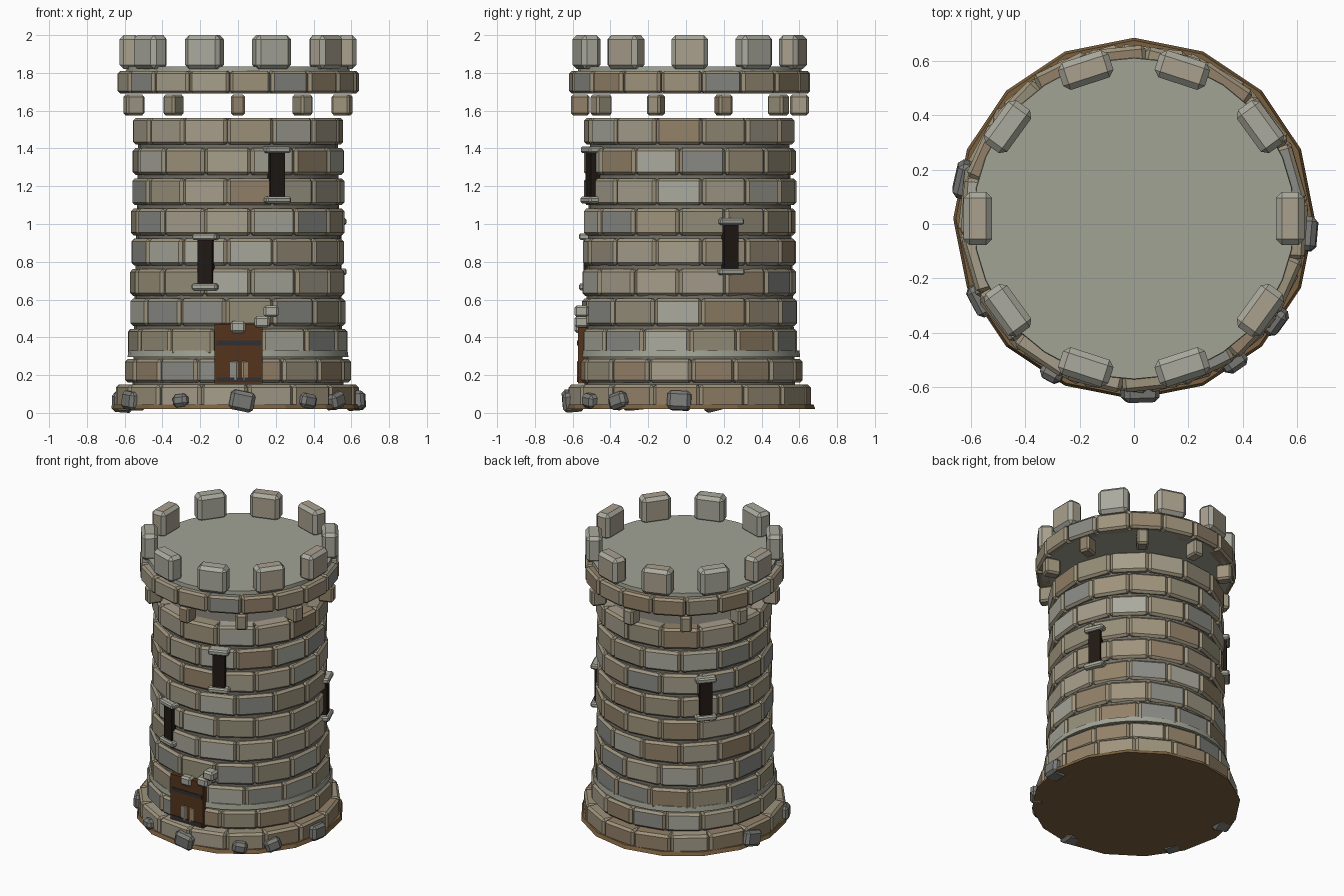
import bpy, bmesh, math, random
from mathutils import Matrix, Vector

if "Cube" in bpy.data.objects:
    bpy.data.objects.remove(bpy.data.objects["Cube"])

random.seed(7)
CY = 0.02                      # tower axis sits slightly behind the origin


def mat(name, r, g, b):
    m = bpy.data.materials.new(name)
    m.diffuse_color = (r, g, b, 1)
    m.use_nodes = True
    m.node_tree.nodes["Principled BSDF"].inputs["Base Color"].default_value = m.diffuse_color
    return m


STONES = [mat("stone_tan", .34, .29, .20), mat("stone_sand", .38, .34, .26),
          mat("stone_grey", .26, .26, .24), mat("stone_pale", .40, .40, .34),
          mat("stone_brown", .29, .22, .14), mat("stone_olive", .30, .27, .19)]
PALE = [mat("merlon_pale", .40, .40, .34), mat("merlon_sand", .40, .35, .27)]
ROCK = [mat("rock_grey", .20, .20, .19)]
ROOF = mat("roof_stone", .36, .37, .30)
MORTAR = mat("mortar", .17, .16, .13)
EARTH = mat("earth", .20, .12, .05)
WOOD = mat("door_wood", .09, .035, .012)
IRON = mat("iron", .03, .03, .035)
DARK = mat("window_dark", .015, .01, .007)


def finish(name, bm, mats, chamfer=0):
    if chamfer:
        bmesh.ops.bevel(bm, geom=bm.edges[:], offset=chamfer, segments=1,
                        affect='EDGES', profile=0.5)
    me = bpy.data.meshes.new(name)
    bm.to_mesh(me)
    bm.free()
    for m in mats:
        me.materials.append(m)
    ob = bpy.data.objects.new(name, me)
    bpy.context.collection.objects.link(ob)
    return ob


def add_block(bm, az, r_out, depth, width, z0, z1, mi=0, tilt=None):
    """Box facing outward at azimuth az (degrees), outer face at r_out."""
    m = (Matrix.Translation((0, CY, 0)) @ Matrix.Rotation(math.radians(az), 4, 'Z')
         @ Matrix.Translation((r_out - depth / 2, 0, (z0 + z1) / 2)))
    if tilt:
        m = m @ tilt
    m = m @ Matrix.Diagonal((depth, width, z1 - z0, 1))
    verts = bmesh.ops.create_cube(bm, size=1, matrix=m)['verts']
    for f in {f for v in verts for f in v.link_faces}:
        f.material_index = mi


def ring(name, n, phase, r, depth, width, z0, z1, mats, chamfer, jitter=0):
    bm = bmesh.new()
    for i in range(n):
        add_block(bm, phase + 360 * i / n, r + random.uniform(-jitter, jitter), depth,
                  width, z0, z1, random.randrange(len(mats)))
    return finish(name, bm, mats, chamfer)


def drum(name, r0, r1, z0, z1, sides, material, smooth=False):
    bm = bmesh.new()
    bmesh.ops.create_cone(bm, cap_ends=True, segments=sides, radius1=r0, radius2=r1,
                          depth=z1 - z0, matrix=Matrix.Translation((0, CY, (z0 + z1) / 2)))
    if smooth:
        for f in bm.faces:
            f.smooth = len(f.verts) == 4
    return finish(name, bm, [material])


def plain_box(name, x, y, z, sx, sy, sz, material, chamfer=0):
    bm = bmesh.new()
    bmesh.ops.create_cube(bm, size=1, matrix=Matrix.Translation((x, y, z))
                          @ Matrix.Diagonal((sx, sy, sz, 1)))
    return finish(name, bm, [material], chamfer)


# Ground disc, solid core, string band and roof deck
drum("ground_disc", .665, .655, .02, .045, 16, EARTH)
drum("tower_core", .56, .525, .04, 1.56, 32, MORTAR, True)
drum("base_band", .585, .58, .295, .33, 32, ROOF, True)
drum("roof_deck", .60, .59, 1.69, 1.835, 32, ROOF, True)

# Wall courses: z0, z1, face radius, block count, azimuth of a joint from the front
courses = [(.03, .15, .635, 16, 4.7), (.16, .285, .59, 16, 1), (.305, .445, .57, 14, -12.8),
           (.46, .605, .562, 14, -6.5)]
for k in range(6):
    courses.append((.62 + .16 * k, .762 + .16 * k, .558 - .002 * k, 14, 7 if k % 2 == 0 else -6))
for i, (z0, z1, r, n, joint) in enumerate(courses):
    width = 2 * r * math.tan(math.pi / n) - .008
    ring(f"wall_course_{i + 1}", n, -90 + joint + 180 / n, r, .10, width, z0, z1,
         STONES, .015, .004 if i != 1 else 0)

# Corbels, parapet ring and merlons
ring("corbels", 10, -90, .63, .10, .075, 1.575, 1.685, STONES[:2] + STONES[4:], .012)
ring("parapet_course", 18, -84, .632, .10, .213, 1.69, 1.81, STONES, .014, .004)
ring("merlons", 10, 0, .627, .105, .195, 1.82, 2.0, PALE, .022)

# Door with iron straps and the stones above it
plain_box("door", .003, -.545, .313, .255, .054, .316, WOOD)
for i, z in enumerate((.175, .37)):
    plain_box(f"door_strap_{i + 1}", .003, -.55, z, .235, .052, .024, IRON)
for i, (x, z) in enumerate(((0, .455), (.127, .482), (.175, .538))):
    plain_box(f"door_arch_stone_{i + 1}", x, -.553, z, .08, .075, .062, PALE[0], .012)

# Arrow slits: azimuth, mid height
for i, (az, z) in enumerate(((-68.5, 1.26), (-107.7, .80), (22.5, .88), (139, 1.08))):
    bm = bmesh.new()
    add_block(bm, az, .577, .08, .082, z - .125, z + .125)
    finish(f"slit_{i + 1}", bm, [DARK])
    bm = bmesh.new()
    for s in (-1, 1):
        add_block(bm, az, .597, .09, .14 if s < 0 else .135, z + s * .133 - .018, z + s * .133 + .018)
    finish(f"slit_sill_and_lintel_{i + 1}", bm, [PALE[0]], .009)

# Loose rocks round the foot: azimuth, size
bm = bmesh.new()
for az, s in ((-88, .125), (-55, .09), (-36, .10), (-5, .12), (167, .125), (208, .115), (242, .08)):
    tilt = (Matrix.Rotation(random.uniform(-.3, .3), 4, 'X')
            @ Matrix.Rotation(random.uniform(-.25, .25), 4, 'Y'))
    add_block(bm, az, .675, s * .9, s * 1.05, .075 - s * .42, .075 + s * .42, 0, tilt)
rocks = finish("foot_rocks", bm, ROCK, .018)
low = min(v.co.z for v in rocks.data.vertices)
rocks.location.z = -low
